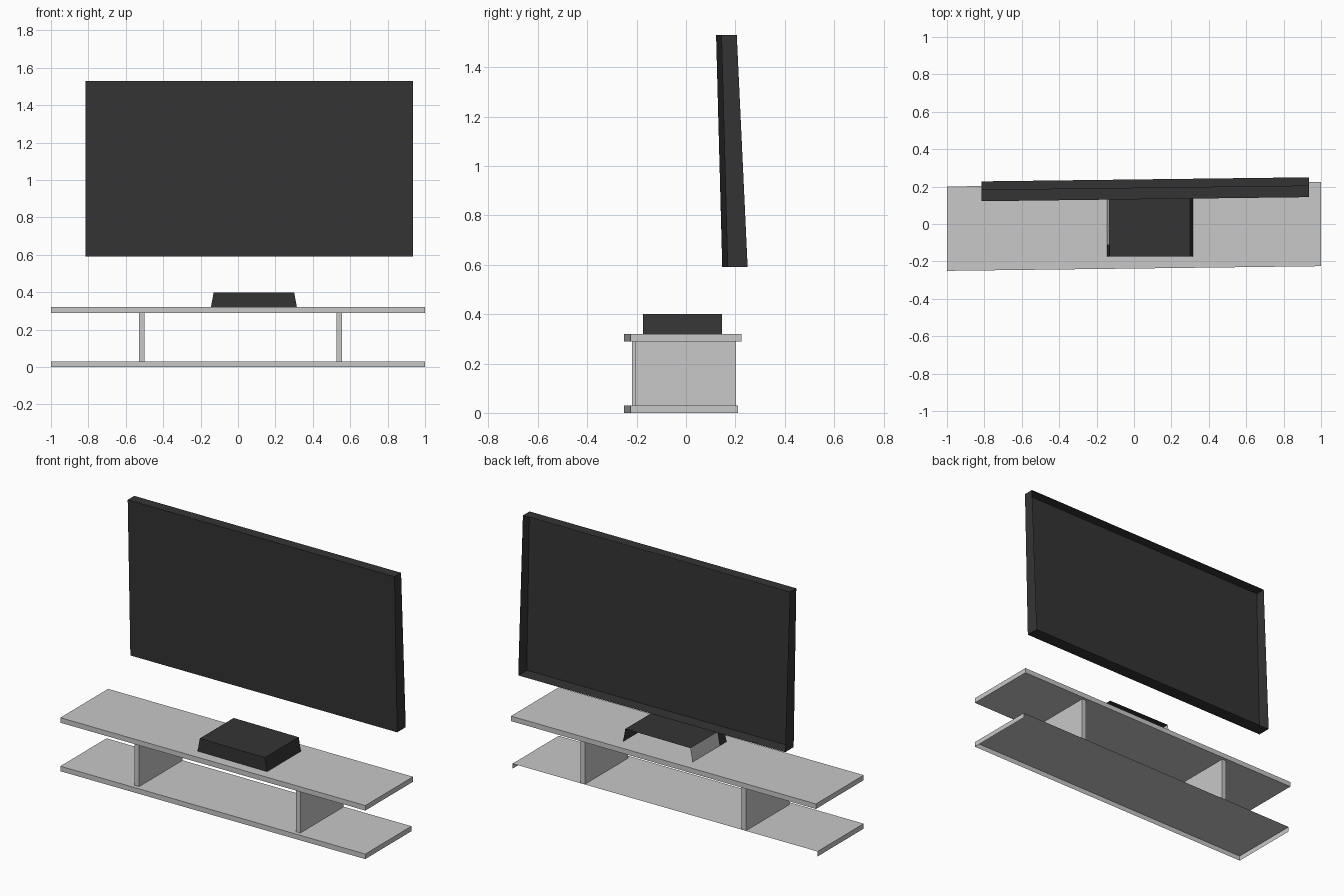
import bpy, bmesh

if "Cube" in bpy.data.objects:
    bpy.data.objects.remove(bpy.data.objects["Cube"])

SKEW = 0.0125  # the unit is turned very slightly about z


def material(name, v):
    m = bpy.data.materials.new(name)
    m.diffuse_color = (v, v, v, 1)
    m.use_nodes = True
    m.node_tree.nodes["Principled BSDF"].inputs["Base Color"].default_value = m.diffuse_color
    return m


grey = material("light grey", 0.58)
black = material("soft black", 0.034)

SIDES = {"bottom": (0, 3, 2, 1), "top": (4, 5, 6, 7), "front": (0, 1, 5, 4),
         "right": (1, 2, 6, 5), "back": (2, 3, 7, 6), "left": (3, 0, 4, 7)}


def shell(name, low, high, z0, z1, mats, omit=(), skew=SKEW):
    """Box or frustum; low/high are (x0, x1, y0, y1) at z0/z1, omit lists open sides."""
    bm = bmesh.new()
    vs = []
    for (x0, x1, y0, y1), z in ((low, z0), (high, z1)):
        for x, y in ((x0, y0), (x1, y0), (x1, y1), (x0, y1)):
            vs.append(bm.verts.new((x, y + skew * x, z)))
    for side, idx in SIDES.items():
        if side not in omit:
            bm.faces.new([vs[i] for i in idx])
    me = bpy.data.meshes.new(name)
    bm.normal_update()
    bm.to_mesh(me)
    bm.free()
    for m in mats:
        me.materials.append(m)
    ob = bpy.data.objects.new(name, me)
    bpy.context.collection.objects.link(ob)
    return ob


# Shelves: the lower one is an open tray, seen from behind and below
foot = (-1, 1, -0.238, 0.198)
shell("lower_shelf", foot, foot, 0, 0.03, [grey], ("bottom", "back"))
plank = (-1, 1, -0.238, 0.213)
shell("upper_shelf", plank, plank, 0.29, 0.32, [grey])

# Uprights between the shelves
for name, x in (("left_upright", -0.53), ("right_upright", 0.527)):
    r = (x, x + 0.03, -0.213, 0.196)
    shell(name, r, r, 0.03, 0.29, [grey], ("bottom", "top"))

# Screen stand: tapered cover, open behind and below
stand = shell("stand_base", (-0.145, 0.315, -0.175, 0.145),
              (-0.13, 0.30, -0.175, 0.145), 0.32, 0.40,
              [black, grey], ("bottom", "back"), 0)
# its left side is grey behind the front corner
bm = bmesh.new()
bm.from_mesh(stand.data)
bm.normal_update()
left = [f for f in bm.faces if f.normal.x < -0.9]
bmesh.ops.bisect_plane(bm, geom=left + list({e for f in left for e in f.edges}),
                       plane_co=(0, -0.11, 0), plane_no=(0, 1, 0))
bm.normal_update()
for f in bm.faces:
    if f.normal.x < -0.9 and f.calc_center_median().y > -0.11:
        f.material_index = 1
bm.to_mesh(stand.data)
bm.free()

# Screen: leaning panel with an open back
shell("screen", (-0.815, 0.935, 0.157, 0.238), (-0.815, 0.935, 0.132, 0.194),
      0.59, 1.53, [black], ("back",))
